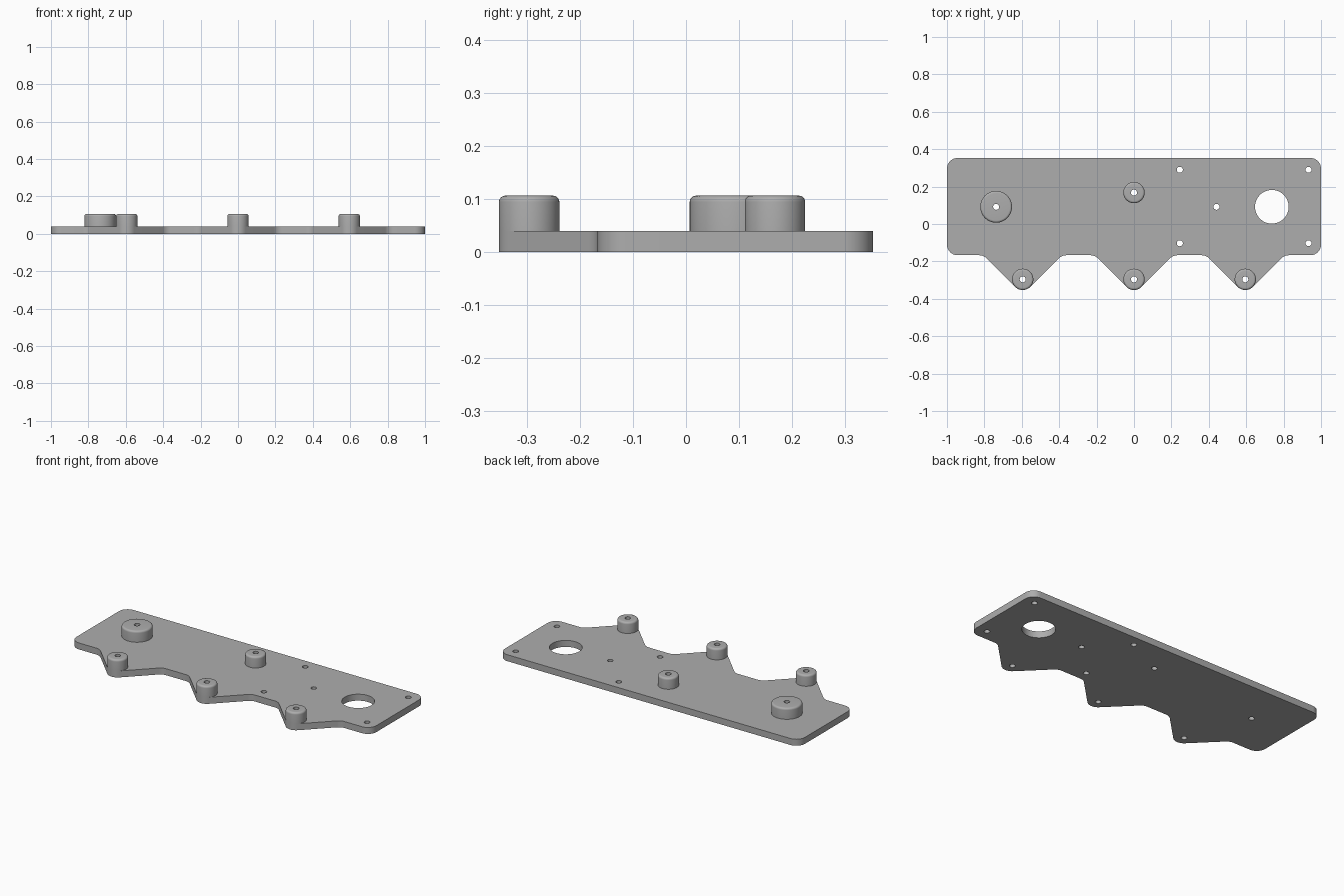
import bpy, bmesh, math
from mathutils import Vector, Matrix

cube = bpy.data.objects.get("Cube")
if cube:
    bpy.data.objects.remove(cube, do_unlink=True)

PLATE_TOP, BOSS_TOP = 0.039, 0.106
BACK, FRONT, TAB_Y = 0.353, -0.167, -0.296
BOSS_R, BORE_R, CORNER_R = 0.057, 0.016, 0.057
TABS = (-0.595, 0.0, 0.595)

grey = bpy.data.materials.new("plain grey")
grey.use_nodes = True
colour = (0.42, 0.42, 0.42, 1)
grey.diffuse_color = colour
grey.node_tree.nodes["Principled BSDF"].inputs["Base Color"].default_value = colour


def add_object(name, bm):
    bmesh.ops.recalc_face_normals(bm, faces=bm.faces[:])
    mesh = bpy.data.meshes.new(name)
    bm.to_mesh(mesh)
    bm.free()
    mesh.materials.append(grey)
    obj = bpy.data.objects.new(name, mesh)
    bpy.context.collection.objects.link(obj)
    return obj


def smooth(obj):
    bpy.ops.object.select_all(action='DESELECT')
    obj.select_set(True)
    bpy.context.view_layer.objects.active = obj
    bpy.ops.object.shade_smooth_by_angle(angle=math.radians(30))


def rounded(points, radius, steps=10):
    """Replace each corner of a closed outline with a tangent arc."""
    result = []
    for i, p in enumerate(points):
        a = (points[i - 1] - p).normalized()
        b = (points[(i + 1) % len(points)] - p).normalized()
        half = a.angle(b) / 2
        centre = p + (a + b).normalized() * radius / math.sin(half)
        start = p + a * radius / math.tan(half) - centre
        end = p + b * radius / math.tan(half) - centre
        sweep = start.angle_signed(end)  # clockwise positive
        for k in range(steps + 1):
            result.append(centre + Matrix.Rotation(-sweep * k / steps, 2) @ start)
    return result


# Plate outline with three pointed tabs along the front
tip = TAB_Y - BOSS_R * math.sqrt(2)
outline = [Vector((-1, BACK)), Vector((-1, FRONT))]
for x in TABS:
    spread = FRONT - tip
    outline += [Vector((x - spread, FRONT)), Vector((x, tip)), Vector((x + spread, FRONT))]
outline += [Vector((1, FRONT)), Vector((1, BACK))]

bm = bmesh.new()
face = bm.faces.new([bm.verts.new((p.x, p.y, 0)) for p in rounded(outline, CORNER_R)])
top = bmesh.ops.extrude_face_region(bm, geom=[face], use_keep_orig=True)
bmesh.ops.translate(bm, vec=(0, 0, PLATE_TOP),
                    verts=[v for v in top["geom"] if isinstance(v, bmesh.types.BMVert)])
plate = add_object("plate", bm)

# Holes through the plate: screw holes, boss bores and one large opening
bosses = [(x, TAB_Y, BOSS_R) for x in TABS] + [(0, 0.168, BOSS_R), (-0.737, 0.092, 0.085)]
holes = [(x, y, BORE_R) for x, y, r in bosses]
holes += [(x, y, BORE_R) for x in (0.245, 0.933) for y in (-0.103, 0.29)]
holes += [(0.441, 0.092, BORE_R), (0.737, 0.092, 0.09)]
bm = bmesh.new()
for x, y, r in holes:
    bmesh.ops.create_cone(bm, cap_ends=True, segments=48, radius1=r, radius2=r,
                          depth=0.2, matrix=Matrix.Translation((x, y, 0)))
cutter = add_object("hole_cutter", bm)
cutter.hide_render = True
cut = plate.modifiers.new("holes", 'BOOLEAN')
cut.operation, cut.solver, cut.object = 'DIFFERENCE', 'EXACT', cutter
bpy.context.view_layer.objects.active = plate
bpy.ops.object.modifier_apply(modifier=cut.name)
bpy.data.objects.remove(cutter, do_unlink=True)
smooth(plate)


# Bored bosses with a rounded top rim, turned from a profile
def boss(name, x, y, r, rim=0.012):
    profile = [(BORE_R, PLATE_TOP), (r, PLATE_TOP)]
    for k in range(7):
        a = math.pi / 2 * k / 6
        profile.append((r - rim + rim * math.cos(a), BOSS_TOP - rim + rim * math.sin(a)))
    profile.append((BORE_R, BOSS_TOP))
    bm = bmesh.new()
    verts = [bm.verts.new((px, 0, pz)) for px, pz in profile]
    edges = [bm.edges.new((verts[i - 1], verts[i])) for i in range(len(verts))]
    bmesh.ops.spin(bm, geom=verts + edges, cent=(0, 0, 0), axis=(0, 0, 1),
                   angle=math.tau, steps=48)
    bmesh.ops.remove_doubles(bm, verts=bm.verts[:], dist=0.0001)
    bmesh.ops.translate(bm, vec=(x, y, 0), verts=bm.verts[:])
    smooth(add_object(name, bm))


names = ("right_tab_boss", "middle_tab_boss", "left_tab_boss", "centre_boss", "large_boss")
for name, (x, y, r) in zip(names, bosses):
    boss(name, x, y, r)
